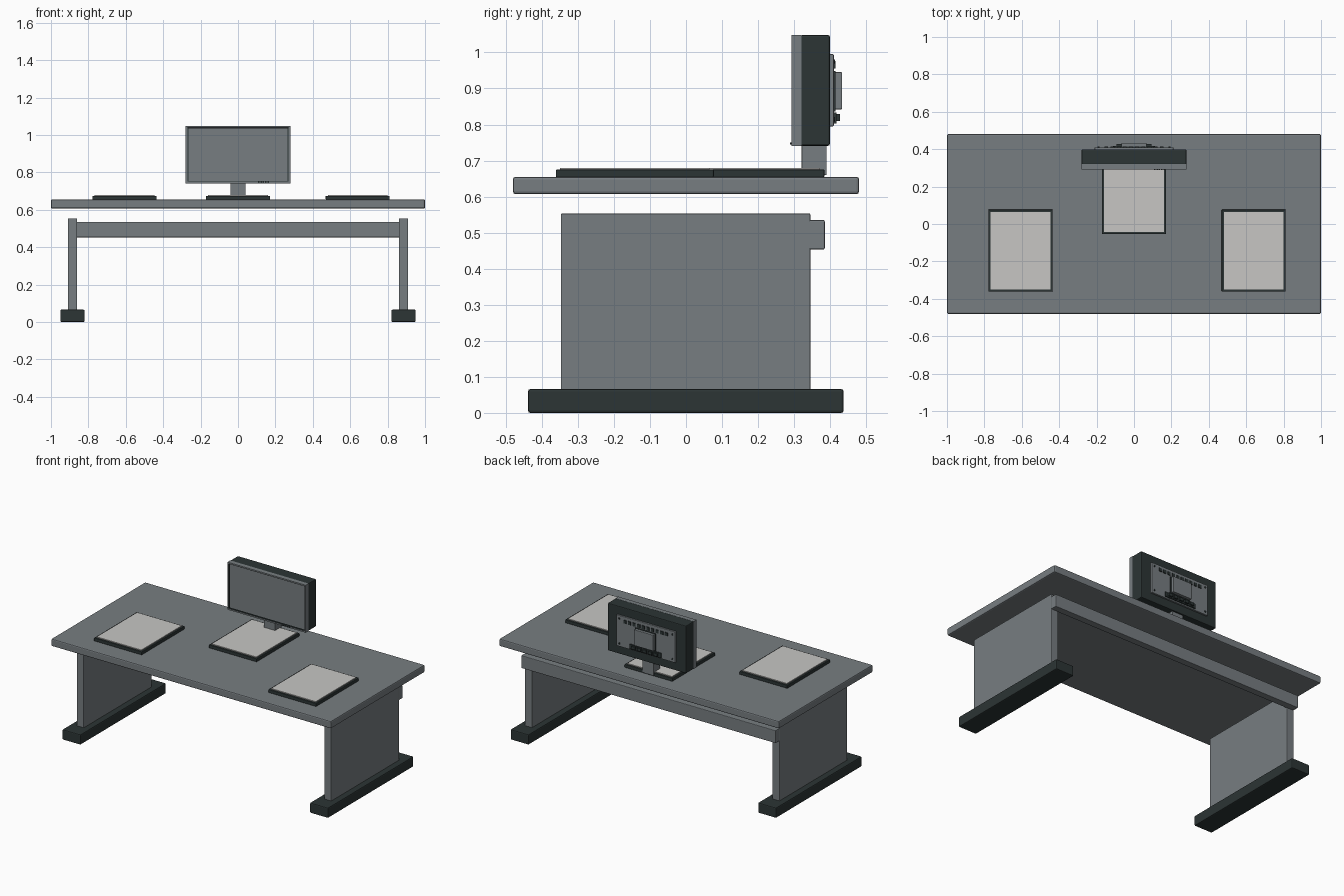
import bpy, bmesh, math
from mathutils import Matrix

if "Cube" in bpy.data.objects:
    bpy.data.objects.remove(bpy.data.objects["Cube"])


def material(name, rgb):
    m = bpy.data.materials.new(name)
    m.diffuse_color = (*rgb, 1)
    m.use_nodes = True
    m.node_tree.nodes["Principled BSDF"].inputs["Base Color"].default_value = m.diffuse_color
    return m


GREY = material("slate grey", (0.185, 0.207, 0.220))
DARK = material("charcoal", (0.025, 0.035, 0.035))
PAPER = material("paper white", (0.57, 0.565, 0.55))


def finish(bm, name, mats, bevel=0.0, segments=2):
    me = bpy.data.meshes.new(name)
    bm.to_mesh(me)
    bm.free()
    for m in mats:
        me.materials.append(m)
    ob = bpy.data.objects.new(name, me)
    bpy.context.collection.objects.link(ob)
    if bevel:
        mod = ob.modifiers.new("Bevel", "BEVEL")
        mod.width, mod.segments = bevel, segments
    return ob


def add_box(bm, x, y, z):
    size = [b - a for a, b in (x, y, z)]
    mid = [(a + b) / 2 for a, b in (x, y, z)]
    mat = Matrix.Translation(mid) @ Matrix.Diagonal((*size, 1))
    return bmesh.ops.create_cube(bm, size=1, matrix=mat)


def box(name, x, y, z, mat, bevel=0.0):
    bm = bmesh.new()
    add_box(bm, x, y, z)
    return finish(bm, name, [mat], bevel)


# Desk: floating top, two slab legs on long feet, rear beam
box("desk_top", (-1, 1), (-0.48, 0.48), (0.607, 0.655), GREY, 0.007)
for side, s in (("left", -1), ("right", 1)):
    box(side + "_leg", sorted((s * 0.86, s * 0.91)), (-0.347, 0.345), (0.06, 0.553), GREY, 0.003)
    box(side + "_foot", sorted((s * 0.82, s * 0.95)), (-0.438, 0.437), (0, 0.066), DARK, 0.006)
box("rear_beam", (-0.91, 0.91), (0.34, 0.385), (0.453, 0.535), GREY, 0.004)

# Desk pads with a sheet of paper on each
for name, x, y in (("left", -0.607, -0.142), ("centre", 0, 0.165), ("right", 0.64, -0.142)):
    box(name + "_pad", (x - 0.171, x + 0.171), (y - 0.219, y + 0.219), (0.654, 0.675), DARK, 0.003)
    box(name + "_paper", (x - 0.160, x + 0.160), (y - 0.207, y + 0.207), (0.674, 0.680), PAPER)

# Monitor stand and rear shell
box("monitor_stand", (-0.04, 0.04), (0.321, 0.39), (0.66, 0.76), GREY, 0.002)
box("monitor_shell", (-0.28, 0.28), (0.318, 0.399), (0.741, 1.048), DARK, 0.005)

# Monitor bezel with a recessed screen and dark surround
bm = bmesh.new()
add_box(bm, (-0.28, 0.28), (0.292, 0.321), (0.741, 1.048))
bm.normal_update()
front = [f for f in bm.faces if f.normal.y < -0.9]
bmesh.ops.inset_individual(bm, faces=front, thickness=0.013)
for thickness, depth in ((0.001, -0.008), (0.006, 0.0)):
    ring = bmesh.ops.inset_individual(bm, faces=front, thickness=thickness, depth=depth)
    for f in ring["faces"]:
        f.material_index = 1
for f in front:
    f.material_index = 0
finish(bm, "monitor_bezel", [GREY, DARK])

# Control buttons on the lower bezel
bm = bmesh.new()
for i in range(5):
    x = 0.11 + i * 0.013
    add_box(bm, (x - 0.004, x + 0.004), (0.289, 0.294), (0.744, 0.750))
finish(bm, "bezel_buttons", [DARK])

# Back plate, raised mount, vents, socket block and corner screws
box("back_plate", (-0.21, 0.21), (0.395, 0.410), (0.795, 0.995), GREY, 0.002)
box("mount_rim", (-0.074, 0.074), (0.405, 0.415), (0.836, 0.949), DARK)
box("mount_plate", (-0.068, 0.068), (0.412, 0.433), (0.842, 0.945), GREY, 0.002)

bm = bmesh.new()
for i in range(10):
    x = -0.148 + i * 0.0329
    add_box(bm, (x - 0.010, x + 0.010), (0.405, 0.415), (0.955, 0.976))
finish(bm, "vent_slots", [DARK])

bm = bmesh.new()
add_box(bm, (-0.113, 0.113), (0.405, 0.417), (0.803, 0.833))
for i in range(5):
    x = -0.08 + i * 0.04
    add_box(bm, (x - 0.013, x + 0.013), (0.41, 0.427), (0.810, 0.829))
finish(bm, "socket_block", [DARK])

bm = bmesh.new()
for x in (-0.19, 0.19):
    for z in (0.815, 0.975):
        mat = Matrix.Translation((x, 0.411, z)) @ Matrix.Rotation(math.pi / 2, 4, "X")
        bmesh.ops.create_cone(bm, cap_ends=True, segments=10, radius1=0.006,
                              radius2=0.006, depth=0.006, matrix=mat)
finish(bm, "corner_screws", [DARK])
